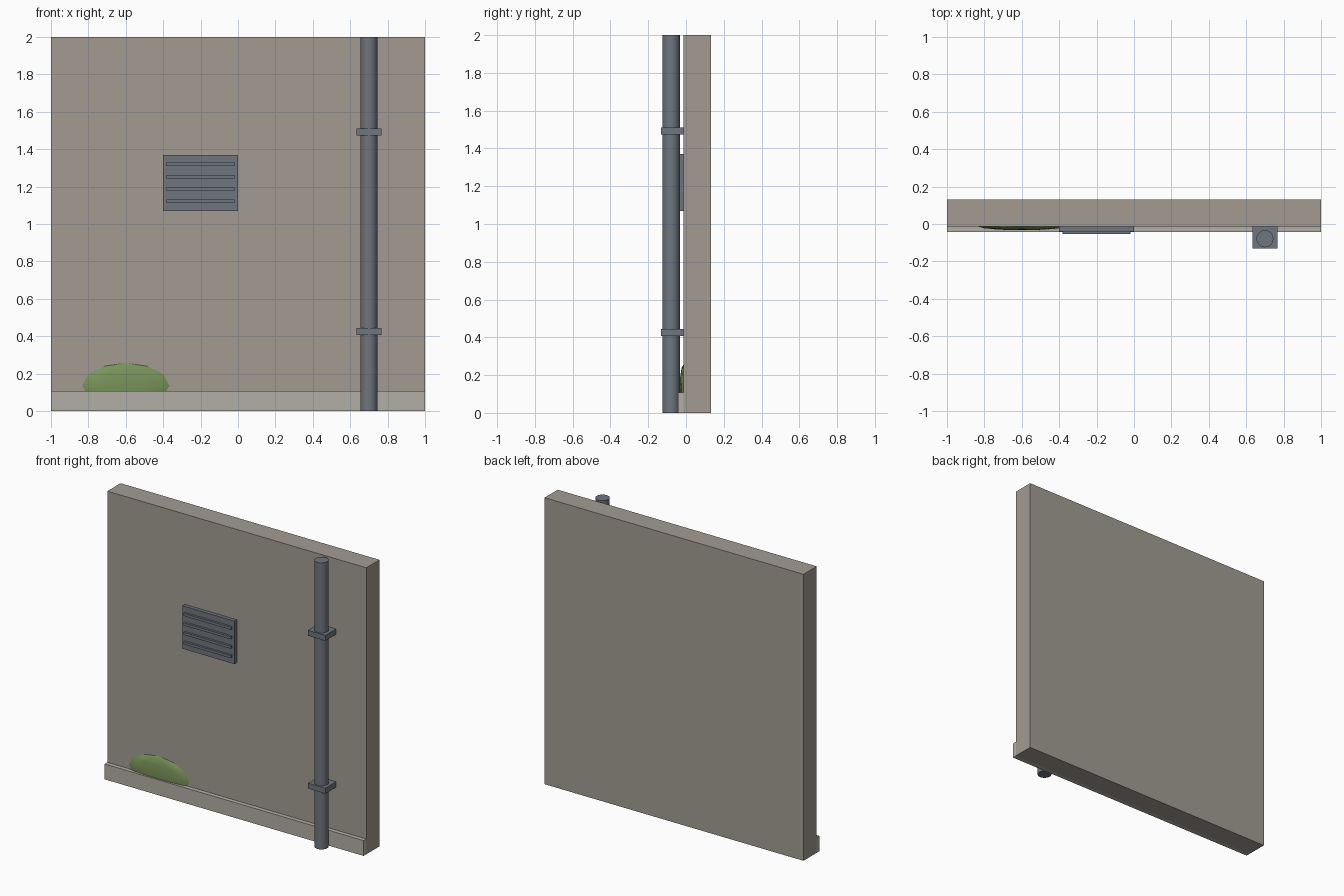
import bpy
from mathutils import Matrix

if "Cube" in bpy.data.objects:
    bpy.data.objects.remove(bpy.data.objects["Cube"])


def material(name, rgb):
    m = bpy.data.materials.new(name)
    m.diffuse_color = (*rgb, 1)
    m.use_nodes = True
    m.node_tree.nodes["Principled BSDF"].inputs["Base Color"].default_value = m.diffuse_color
    return m


CONCRETE = material("concrete", (0.36, 0.33, 0.29))
TRIM = material("pale_concrete", (0.45, 0.43, 0.38))
METAL = material("blue_grey_metal", (0.16, 0.18, 0.21))
MOSS = material("moss_green", (0.19, 0.29, 0.10))

FACE = -0.013  # y of the wall's front face


def box(name, x, y, z, mat):
    """Box from (min, max) ranges."""
    bpy.ops.mesh.primitive_cube_add(size=1)
    ob = bpy.context.object
    ob.name = name
    ranges = (x, y, z)
    size = [b - a for a, b in ranges]
    mid = [(a + b) / 2 for a, b in ranges]
    ob.data.transform(Matrix.Translation(mid) @ Matrix.Diagonal((*size, 1)))
    ob.data.materials.append(mat)
    return ob


# Wall panel and skirting along its foot
box("wall", (-1, 1), (FACE, 0.132), (0, 2), CONCRETE)
box("plinth", (-1, 1), (-0.043, FACE), (0, 0.107), TRIM)

# Vent plate with four raised slats
box("vent_plate", (-0.4, 0), (-0.039, FACE), (1.07, 1.37), METAL)
for i in range(4):
    z = 1.121 + i * 0.066
    box(f"vent_slat_{i + 1}", (-0.383, -0.018), (-0.054, -0.035), (z - 0.009, z + 0.009), METAL)

# Drainpipe with two wall brackets
bpy.ops.mesh.primitive_cylinder_add(vertices=16, radius=0.046, depth=2, location=(0.7, -0.079, 1))
pipe = bpy.context.object
pipe.name = "drainpipe"
pipe.data.materials.append(METAL)
bpy.ops.object.shade_smooth_by_angle()
for i, z in enumerate((0.425, 1.492)):
    box(f"pipe_bracket_{i + 1}", (0.633, 0.767), (-0.132, FACE), (z - 0.019, z + 0.019), METAL)

# Flattened moss patch growing above the plinth
bpy.ops.mesh.primitive_uv_sphere_add(segments=12, ring_count=6, radius=1, location=(-0.6, FACE, 0.136))
moss = bpy.context.object
moss.name = "moss_patch"
moss.data.transform(Matrix.Diagonal((0.233, 0.02, 0.12, 1)))
moss.data.materials.append(MOSS)
bpy.ops.object.shade_smooth_by_angle()
